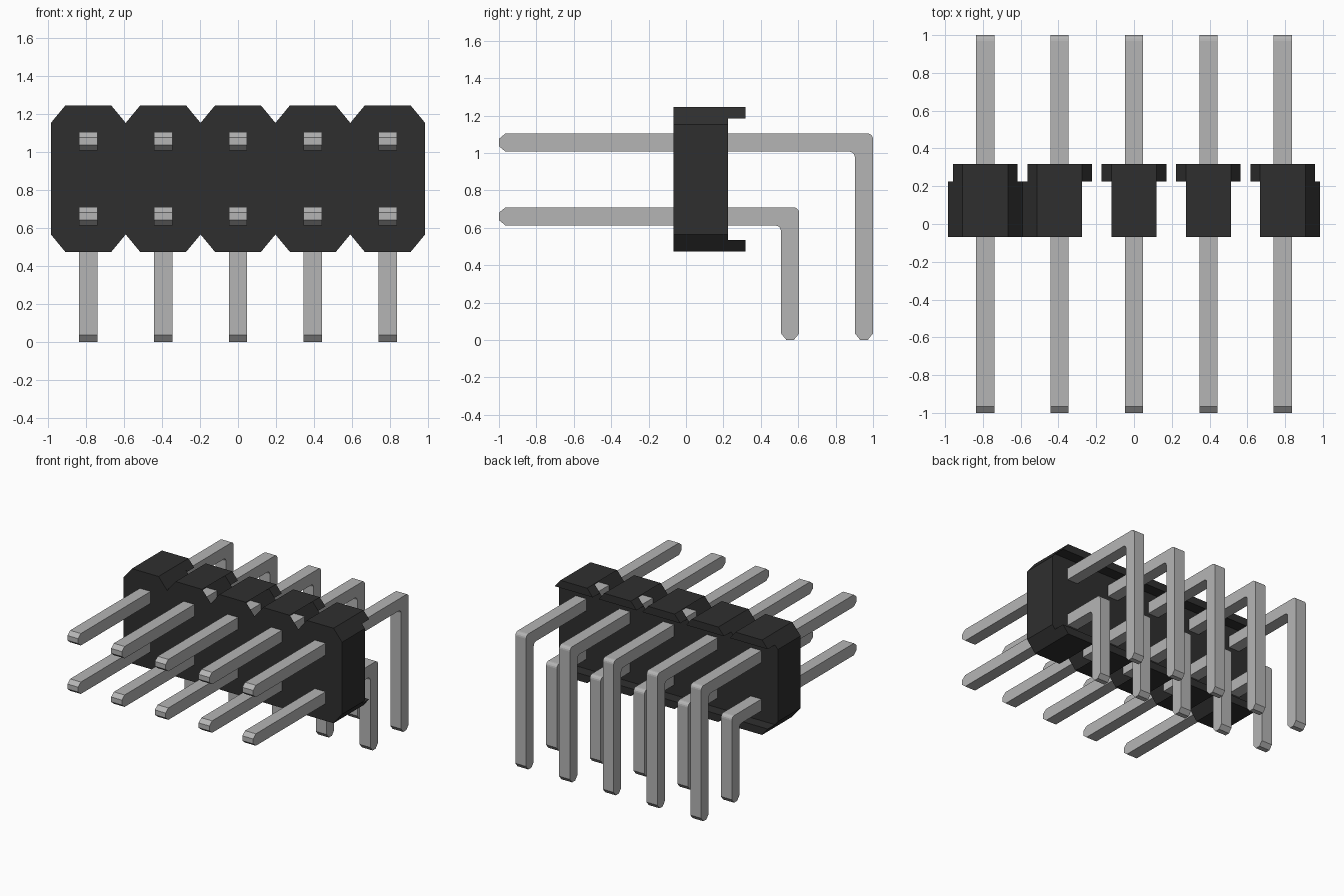
import bpy, bmesh, math

if "Cube" in bpy.data.objects:
    bpy.data.objects.remove(bpy.data.objects["Cube"], do_unlink=True)


def make_material(name, value, rough):
    mat = bpy.data.materials.new(name)
    mat.use_nodes = True
    color = (value, value, value, 1)
    mat.diffuse_color = color
    bsdf = mat.node_tree.nodes["Principled BSDF"]
    bsdf.inputs["Base Color"].default_value = color
    bsdf.inputs["Roughness"].default_value = rough
    return mat


black = make_material("black plastic", 0.028, 0.6)
metal = make_material("grey metal", 0.46, 0.5)


def prism(name, profile, place, lo, hi, mat, skip=None, start_cap=True):
    """Extrude a 2D profile between lo and hi; place(a, b, depth) gives xyz."""
    bm = bmesh.new()
    near = [bm.verts.new(place(a, b, lo)) for a, b in profile]
    far = [bm.verts.new(place(a, b, hi)) for a, b in profile]
    if start_cap:
        bm.faces.new(near)
    bm.faces.new(far[::-1])
    n = len(profile)
    for i in range(n):
        j = (i + 1) % n
        if skip and skip(profile[i], profile[j]):
            continue
        bm.faces.new((near[j], near[i], far[i], far[j]))
    bmesh.ops.recalc_face_normals(bm, faces=bm.faces[:])
    mesh = bpy.data.meshes.new(name)
    bm.to_mesh(mesh)
    bm.free()
    mesh.materials.append(mat)
    obj = bpy.data.objects.new(name, mesh)
    bpy.context.collection.objects.link(obj)
    return obj


# Shared dimensions
PITCH = 0.394
XS = [PITCH * (i - 2) for i in range(5)]
MID_Z = 0.8585
TOP, NOTCH, LIP = 0.3865, 0.2935, 0.325    # heights above the middle
FLAT, WIDE, LIP_W = 0.12, 0.197, 0.171     # half widths at those heights
FRONT, BACK, LIP_BACK = -0.068, 0.225, 0.318


def along_y(a, b, d):
    return (a, d, b)


def along_x(a, b, d):
    return (d, a, b)


# Housing: row of five octagons with open slots at three inner notches
upper = []
for x in XS:
    upper += [(x - WIDE, NOTCH), (x - FLAT, TOP), (x + FLAT, TOP)]
upper.append((XS[-1] + WIDE, NOTCH))
outline = [(x, MID_Z + h) for x, h in upper]
outline += [(x, MID_Z - h) for x, h in reversed(upper)]


def open_slot(p, q):
    sloped = abs(p[0] - q[0]) > 0.01 and abs(p[1] - q[1]) > 0.01
    return sloped and -0.5 < (p[0] + q[0]) / 2 < 0.75


prism("housing", outline, along_y, FRONT, BACK, black, skip=open_slot)

# Rear lips along the top and bottom of every segment
for i, x in enumerate(XS):
    for side, sign in (("top", 1), ("bottom", -1)):
        lip = [(x - LIP_W, LIP), (x - FLAT, TOP), (x + FLAT, TOP), (x + LIP_W, LIP)]
        lip = [(a, MID_Z + sign * h) for a, h in lip]
        prism(f"{side}_lip_{i + 1}", lip, along_y, BACK, LIP_BACK, black, start_cap=False)


# Bent pins: side profile with chamfered tips and rounded elbow
HALF = 0.0485


def arc(cy, cz, r, a0, a1, steps=4):
    angles = [math.radians(a0 + (a1 - a0) * k / steps) for k in range(steps + 1)]
    return [(cy + r * math.cos(a), cz + r * math.sin(a)) for a in angles]


def pin_profile(z, y_out):
    tip, nub, r = 0.035, 0.02, 0.03
    y_in = y_out - 2 * HALF
    y_mid = y_out - HALF
    pts = [(-1, z - nub), (-1, z + nub), (-1 + tip, z + HALF)]
    pts += arc(y_out - r, z + HALF - r, r, 90, 0)
    pts += [(y_out, tip), (y_mid + nub, 0), (y_mid - nub, 0), (y_in, tip)]
    pts += arc(y_in - r, z - HALF - r, r, 0, 90)
    pts += [(-1 + tip, z - HALF)]
    return pts


for i, x in enumerate(XS):
    for row, z, y_out in (("upper", 1.0555, 1.0), ("lower", 0.6605, 0.605)):
        prism(f"{row}_pin_{i + 1}", pin_profile(z, y_out), along_x,
              x - HALF, x + HALF, metal)
